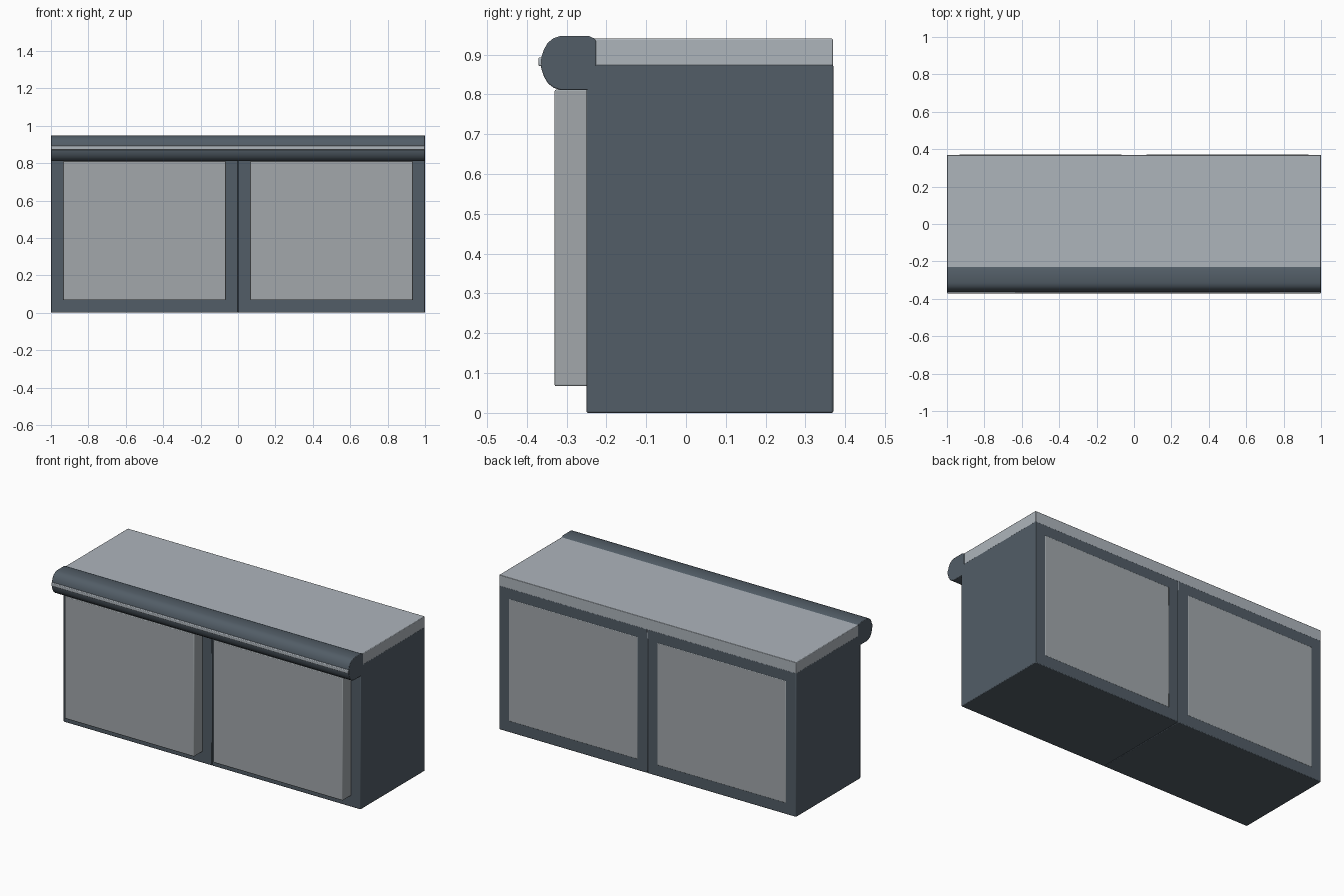
import bpy
import bmesh

if "Cube" in bpy.data.objects:
    bpy.data.objects.remove(bpy.data.objects["Cube"])


def material(name, rgb):
    m = bpy.data.materials.new(name)
    m.diffuse_color = (*rgb, 1)
    m.use_nodes = True
    m.node_tree.nodes["Principled BSDF"].inputs["Base Color"].default_value = m.diffuse_color
    return m


SLATE = material("slate", (0.085, 0.11, 0.135))
GREY = material("panel_grey", (0.36, 0.39, 0.41))
PALE = material("pale_grey", (0.42, 0.46, 0.50))


def prism(name, profile, x0, x1, mat, bevel=0.004):
    """Extrude a (y, z) profile along x and soften its sharp edges."""
    bm = bmesh.new()
    face = bm.faces.new([bm.verts.new((x0, y, z)) for y, z in profile])
    ext = bmesh.ops.extrude_face_region(bm, geom=[face])
    moved = [v for v in ext["geom"] if isinstance(v, bmesh.types.BMVert)]
    bmesh.ops.translate(bm, verts=moved, vec=(x1 - x0, 0, 0))
    bmesh.ops.recalc_face_normals(bm, faces=bm.faces)
    mesh = bpy.data.meshes.new(name)
    bm.to_mesh(mesh)
    bm.free()
    mesh.materials.append(mat)
    ob = bpy.data.objects.new(name, mesh)
    bpy.context.collection.objects.link(ob)
    mod = ob.modifiers.new("soft_edges", 'BEVEL')
    mod.width = bevel
    mod.segments = 2
    mod.limit_method = 'ANGLE'
    mod.angle_limit = 0.9
    bpy.ops.object.select_all(action='DESELECT')
    ob.select_set(True)
    bpy.context.view_layer.objects.active = ob
    bpy.ops.object.shade_smooth_by_angle(angle=0.6)
    return ob


def box(name, x, y, z, mat, bevel=0.004):
    profile = [(y[0], z[0]), (y[1], z[0]), (y[1], z[1]), (y[0], z[1])]
    return prism(name, profile, x[0], x[1], mat, bevel)


# Two cabinet carcasses, each with a raised panel running front to back
for side, x in (("left", -1.0), ("right", 0.0)):
    box(side + "_cabinet", (x, x + 1), (-0.25, 0.37), (0, 0.875), SLATE)
    box(side + "_panel", (x + 0.065, x + 0.935), (-0.33, 0.371),
        (0.067, 0.812), GREY)

# Worktop, its lower part sunk into the cabinets
box("worktop", (-0.999, 0.999), (-0.25, 0.369), (0.815, 0.94), PALE, 0.003)

# Rounded bumper along the front edge
half = [(-0.225, 0.054), (-0.229, 0.061), (-0.245, 0.068), (-0.315, 0.068),
        (-0.333, 0.062), (-0.347, 0.051), (-0.357, 0.034), (-0.364, 0.012)]
mid = 0.879
bumper = [(y, mid + h) for y, h in half] + [(y, mid - h) for y, h in half[::-1]]
prism("front_bumper", bumper, -1, 1, SLATE, 0.003)

# Pale trim strip set into the bumper
box("trim_strip", (-0.999, 0.999), (-0.371, -0.33), (0.871, 0.893), PALE)
